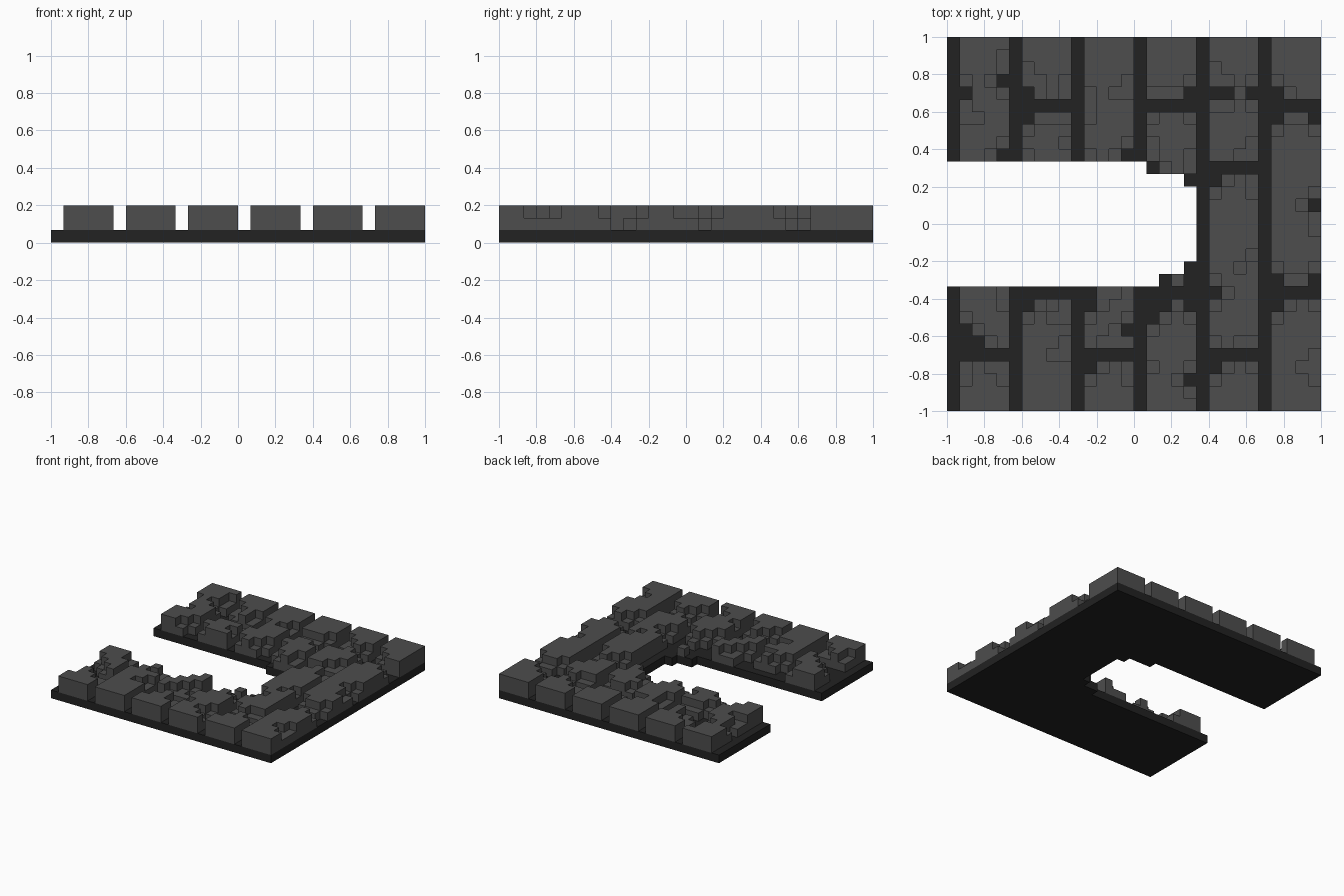
import bpy
import bmesh

U = 2 / 30          # size of one block; the model is a 30 x 30 block plan
if "Cube" in bpy.data.objects:
    bpy.data.objects.remove(bpy.data.objects["Cube"], do_unlink=True)


def material(name, value):
    m = bpy.data.materials.new(name)
    m.use_nodes = True
    colour = (value, value, value, 1)
    m.diffuse_color = colour
    bsdf = m.node_tree.nodes["Principled BSDF"]
    bsdf.inputs["Base Color"].default_value = colour
    bsdf.inputs["Roughness"].default_value = 0.9
    return m


STONE = material("grey stone", 0.075)
MORTAR = material("dark mortar", 0.016)


def block_object(name, heights, bottom, mat):
    """Closed stepped solid from {(column, row): height in blocks}; row 0 is at the back."""
    bm = bmesh.new()

    def quad(points):
        bm.faces.new([bm.verts.new((x * U - 1, 1 - y * U, z * U)) for x, y, z in points])

    for (c, r), h in heights.items():
        corners = [(c, r + 1), (c + 1, r + 1), (c + 1, r), (c, r)]
        quad([(x, y, h) for x, y in corners])
        quad([(x, y, bottom) for x, y in reversed(corners)])
        sides = [(c, r + 1), (c + 1, r), (c, r - 1), (c - 1, r)]
        for i, near in enumerate(sides):
            (ax, ay), (bx, by) = corners[i], corners[(i + 1) % 4]
            for z in range(heights.get(near, bottom), h):
                quad([(ax, ay, z), (bx, by, z), (bx, by, z + 1), (ax, ay, z + 1)])
    bmesh.ops.remove_doubles(bm, verts=bm.verts, dist=1e-4)
    bmesh.ops.dissolve_limit(bm, angle_limit=0.01, verts=bm.verts, edges=bm.edges)
    mesh = bpy.data.meshes.new(name)
    bm.to_mesh(mesh)
    bm.free()
    mesh.materials.append(mat)
    bpy.context.collection.objects.link(bpy.data.objects.new(name, mesh))


# Mortar slab with a stepped slot open on the left edge
slot_end = {10: 16, 11: 19, 18: 19, 19: 17}
slab = {(c, r): 1 for r in range(30) for c in range(30)
        if not (10 <= r < 20 and c < slot_end.get(r, 20))}
block_object("mortar_slab", slab, 0, MORTAR)


def brick_strip(first, spans, chips, gaps):
    """One strip of bricks four blocks wide.
    spans: (first row, end row); chips: (column, row, width, depth); gaps: missing blocks."""
    low = {(first + c + i, r + j) for c, r, w, d in chips for i in range(w) for j in range(d)}
    out = {(first + c, r) for c, r in gaps}
    for n, (r0, r1) in enumerate(spans, 1):
        cells = {(c, r): 2 if (c, r) in low else 3
                 for r in range(r0, r1) for c in range(first, first + 4)
                 if (c, r) in slab and (c, r) not in out}
        block_object(f"stone_strip_{first // 5 + 1}_brick_{n}", cells, 1, STONE)


# Six strips from left to right in plan, staggered like running bond
brick_strip(1, [(0, 10), (20, 25), (26, 30)],
            [(3, 1, 1, 2), (2, 3, 1, 1), (3, 4, 1, 1), (0, 3, 1, 1), (0, 5, 1, 2),
             (1, 6, 1, 1), (3, 8, 1, 1), (2, 9, 1, 1), (0, 22, 1, 1), (1, 23, 1, 1),
             (2, 24, 1, 1), (3, 20, 1, 2), (0, 26, 1, 2), (2, 26, 1, 1), (3, 26, 1, 2)],
            [(3, 3), (0, 4), (3, 9), (0, 23), (0, 24), (1, 24)])

brick_strip(6, [(0, 5), (6, 10), (21, 30)],
            [(0, 2, 1, 2), (1, 3, 1, 2), (3, 3, 1, 2), (1, 6, 2, 1), (0, 7, 1, 1),
             (3, 6, 1, 1), (0, 9, 1, 1), (3, 8, 1, 1), (0, 22, 1, 1), (1, 21, 1, 1),
             (3, 21, 1, 2), (2, 22, 1, 1), (3, 24, 1, 2), (2, 25, 1, 1)],
            [(0, 6), (0, 21), (0, 4)])

brick_strip(11, [(0, 10), (20, 25), (26, 30)],
            [(3, 3, 1, 2), (2, 4, 1, 1), (0, 4, 1, 3), (0, 9, 1, 1), (3, 8, 1, 1),
             (2, 9, 1, 1), (1, 20, 2, 1), (1, 21, 1, 1), (0, 22, 1, 1), (3, 22, 1, 1),
             (2, 23, 1, 1), (1, 24, 2, 1), (3, 24, 1, 1), (1, 26, 1, 1), (0, 27, 1, 1),
             (3, 26, 1, 2)],
            [(3, 9), (0, 20), (0, 21), (3, 23), (0, 26)])

brick_strip(16, [(0, 5), (6, 12), (18, 20), (21, 30)],
            [(0, 4, 2, 1), (3, 3, 1, 1), (2, 4, 1, 1), (0, 6, 1, 1), (3, 6, 1, 1),
             (0, 8, 1, 2), (1, 10, 1, 1), (3, 9, 1, 2), (2, 19, 1, 1), (2, 21, 1, 1),
             (1, 22, 1, 1), (0, 23, 1, 1), (3, 22, 1, 1), (0, 26, 1, 1), (3, 26, 1, 1),
             (2, 27, 1, 1), (3, 28, 1, 1)],
            [(3, 4), (0, 10), (3, 11), (1, 19), (3, 18), (3, 19), (0, 21), (1, 21),
             (0, 22), (3, 21), (3, 27)])

brick_strip(21, [(0, 10), (11, 25), (26, 30)],
            [(0, 2, 1, 2), (1, 3, 1, 1), (2, 4, 1, 1), (0, 5, 2, 1), (3, 3, 1, 1),
             (3, 5, 1, 1), (3, 8, 1, 2), (2, 9, 1, 1), (1, 11, 1, 1), (0, 12, 1, 1),
             (3, 11, 1, 2), (3, 17, 1, 1), (2, 18, 1, 1), (0, 19, 1, 1), (0, 21, 1, 1),
             (1, 20, 1, 1), (0, 24, 1, 1), (2, 24, 2, 1), (1, 26, 1, 1), (0, 27, 1, 1),
             (3, 26, 1, 1)],
            [(0, 4), (1, 4), (3, 4), (0, 11), (0, 20), (0, 26)])

brick_strip(26, [(0, 5), (6, 20), (21, 30)],
            [(0, 3, 1, 1), (1, 4, 1, 1), (1, 6, 2, 1), (0, 7, 1, 1), (3, 7, 1, 1),
             (3, 12, 1, 1), (2, 13, 1, 1), (3, 14, 1, 2), (0, 18, 1, 1), (3, 18, 1, 1),
             (1, 19, 2, 1), (0, 22, 1, 1), (1, 21, 1, 1), (3, 21, 1, 1), (3, 25, 1, 1),
             (2, 26, 2, 1), (3, 27, 1, 1)],
            [(0, 4), (0, 6), (3, 6), (3, 13), (0, 19), (3, 19), (0, 21)])
